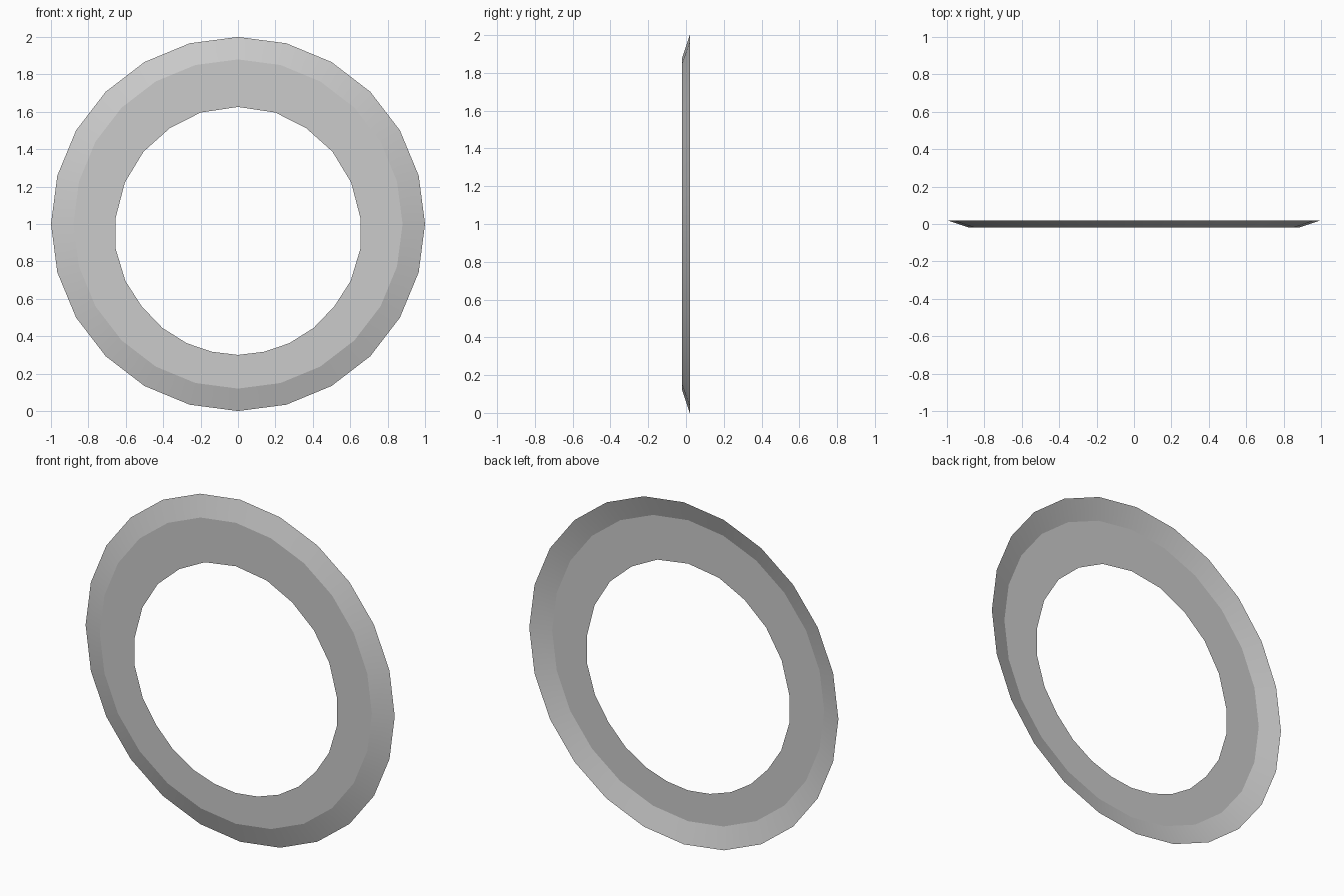
import bpy, bmesh, math

if "Cube" in bpy.data.objects:
    bpy.data.objects.remove(bpy.data.objects["Cube"])

SIDES = 24

def circle(radius, y):
    return [(radius * math.sin(2 * math.pi * i / SIDES), y,
             1 + radius * math.cos(2 * math.pi * i / SIDES)) for i in range(SIDES)]

# Right half of the slightly uneven hole, top to bottom (x, z)
half = [(0, 1.626), (0.20, 1.596), (0.365, 1.512), (0.505, 1.387), (0.605, 1.222),
        (0.655, 1.03), (0.655, 0.87), (0.602, 0.695), (0.515, 0.56), (0.405, 0.445),
        (0.275, 0.363), (0.14, 0.317), (0, 0.30)]
hole = [(x, -0.02, z) for x, z in half] + [(-x, -0.02, z) for x, z in half[-2:0:-1]]

# Open shell: sloping outer rim, then flat front face down to the hole
bm = bmesh.new()
rows = [[bm.verts.new(p) for p in row]
        for row in (circle(1.0, 0.02), circle(0.88, -0.02), hole)]
for a, b in zip(rows, rows[1:]):
    for i in range(SIDES):
        j = (i + 1) % SIDES
        f = bm.faces.new((a[i], b[i], b[j], a[j]))
        f.normal_update()
        if f.normal.y > 0:
            f.normal_flip()
        f.smooth = True

# Crisp edge between the rim and the flat face
for i in range(SIDES):
    bm.edges.get((rows[1][i], rows[1][(i + 1) % SIDES])).smooth = False

mesh = bpy.data.meshes.new("ring_plate")
bm.to_mesh(mesh)
bm.free()
bpy.context.collection.objects.link(bpy.data.objects.new("ring_plate", mesh))
